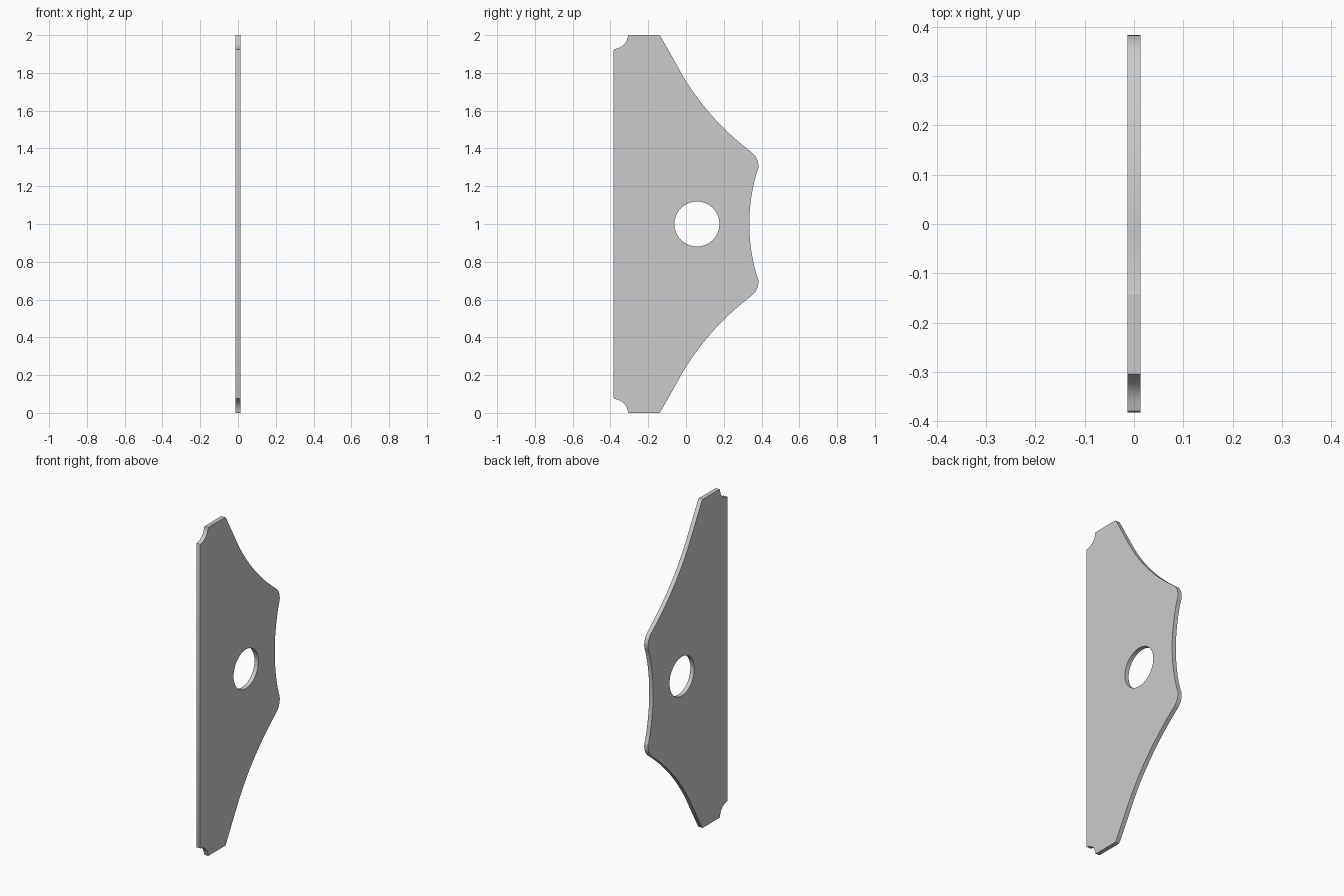
import bpy, bmesh, math
from mathutils import Vector

if "Cube" in bpy.data.objects:
    bpy.data.objects.remove(bpy.data.objects["Cube"])

HALF = 0.013  # half the plate thickness


def bezier(a, b, c, d, n):
    """Points along a cubic curve, without the last one."""
    a, b, c, d = map(Vector, (a, b, c, d))
    out = []
    for i in range(n):
        t = i / n
        s = 1 - t
        out.append(a * s**3 + b * 3 * s * s * t + c * 3 * s * t * t + d * t**3)
    return out


def arc(cy, cz, r, a0, a1, n):
    return [Vector((cy + r * math.cos(math.radians(a0 + (a1 - a0) * i / n)),
                    cz + r * math.sin(math.radians(a0 + (a1 - a0) * i / n))))
            for i in range(n + 1)]


# Upper half of the outline, in (y, z - 1), from the left edge to the right middle
half = [Vector((-0.383, 0.918)), Vector((-0.380, 0.925))]
half += arc(-0.383, 1.003, 0.076, -75, -8, 12)            # corner notch
half += [Vector((-0.305, 1.0))]
half += [Vector((-0.142, 1.0)), Vector((-0.136, 0.996))]  # flat end
p0, k, p1 = Vector((-0.02, 0.79)), Vector((0.115, 0.558)), Vector((0.35, 0.377))
half += bezier(p0, p0.lerp(k, 2 / 3), p1.lerp(k, 2 / 3), p1, 20)   # concave flank
tip = Vector((0.379, 0.277))
half += bezier(p1, p1 + Vector((0.79, -0.61)) * 0.038,
               tip + Vector((0.29, 0.957)) * 0.038, tip, 12)       # rounded tip
half += arc(0.335 + 0.956, 0, 0.956, 163.2, 180, 12)               # concave right edge

outline = half + [Vector((p.x, -p.y)) for p in reversed(half[:-1])]
hole = arc(0.058, 0, 0.119, 0, 360, 64)[:-1]

# Fill the outline around the hole and extrude it to a plate
bm = bmesh.new()
edges = []
for loop in (outline, hole):
    vs = [bm.verts.new((-HALF, p.x, p.y + 1)) for p in loop]
    edges += [bm.edges.new((vs[i - 1], vs[i])) for i in range(len(vs))]
bmesh.ops.triangle_fill(bm, edges=edges, use_beauty=True)
res = bmesh.ops.extrude_face_region(bm, geom=bm.faces[:], use_keep_orig=True)
bmesh.ops.translate(bm, vec=(2 * HALF, 0, 0),
                    verts=[g for g in res["geom"] if isinstance(g, bmesh.types.BMVert)])
bmesh.ops.recalc_face_normals(bm, faces=bm.faces)

mesh = bpy.data.meshes.new("bracket_plate")
bm.to_mesh(mesh)
bm.free()
plate = bpy.data.objects.new("bracket_plate", mesh)
bpy.context.collection.objects.link(plate)
bpy.context.view_layer.objects.active = plate
plate.select_set(True)
bpy.ops.object.shade_smooth_by_angle(angle=math.radians(30))
